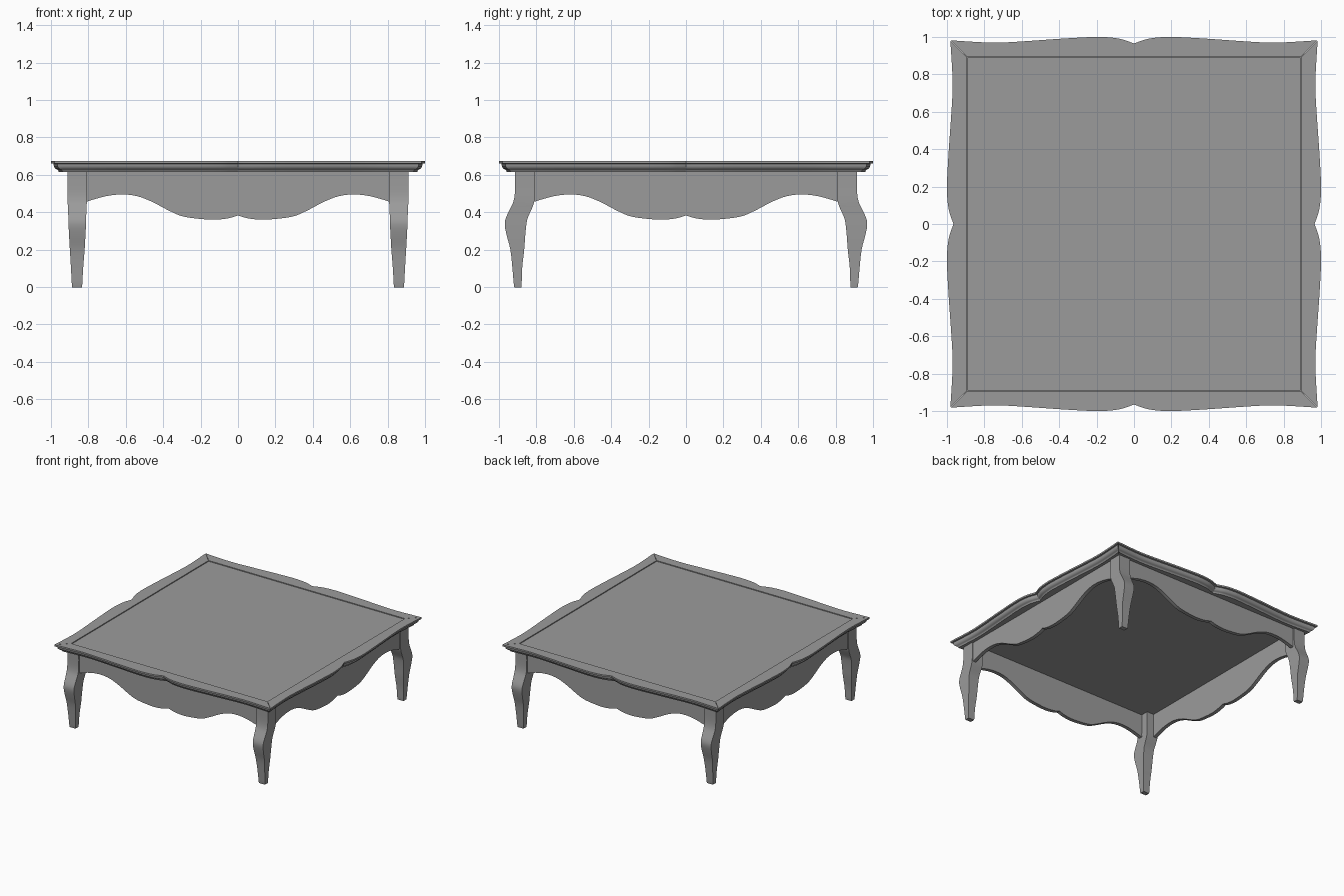
import bpy, bmesh

if "Cube" in bpy.data.objects:
    bpy.data.objects.remove(bpy.data.objects["Cube"])

grey = bpy.data.materials.new("dark_grey")
grey.diffuse_color = (.33, .33, .33, 1)
grey.use_nodes = True
grey.node_tree.nodes["Principled BSDF"].inputs["Base Color"].default_value = grey.diffuse_color


def spline(pts, n=5):
    """Catmull-Rom curve through points of any dimension."""
    out = []
    for i in range(len(pts) - 1):
        p0, p1 = pts[max(i - 1, 0)], pts[i]
        p2, p3 = pts[i + 1], pts[min(i + 2, len(pts) - 1)]
        for k in range(n):
            t = k / n
            out.append(tuple(0.5 * (2 * b + (c - a) * t + (2 * a - 5 * b + 4 * c - d) * t * t
                                    + (3 * b - a - 3 * c + d) * t ** 3)
                             for a, b, c, d in zip(p0, p1, p2, p3)))
    out.append(tuple(pts[-1]))
    return out


def finish(bm, name, mirror=None, angle=0.6):
    bmesh.ops.recalc_face_normals(bm, faces=bm.faces)
    me = bpy.data.meshes.new(name)
    bm.to_mesh(me)
    bm.free()
    me.materials.append(grey)
    ob = bpy.data.objects.new(name, me)
    bpy.context.collection.objects.link(ob)
    if mirror:
        mod = ob.modifiers.new("mirror", 'MIRROR')
        mod.use_axis = mirror
        mod.use_mirror_merge = False
    bpy.ops.object.select_all(action='DESELECT')
    ob.select_set(True)
    bpy.context.view_layer.objects.active = ob
    bpy.ops.object.shade_smooth_by_angle(angle=angle)
    return ob


def loft(bm, rings):
    """Solid through a row of closed rings, capped at both ends."""
    loops = [[bm.verts.new(co) for co in r] for r in rings]
    for a, b in zip(loops, loops[1:]):
        for i in range(len(a)):
            j = (i + 1) % len(a)
            bm.faces.new((a[i], a[j], b[j], b[i]))
    bm.faces.new(loops[0])
    bm.faces.new(loops[-1])


# Scalloped moulded frame of the top: one mitred rail repeated on four sides
half = spline([(0, .965), (.03, .976), (.08, .991), (.15, .999), (.22, 1.0), (.4, .99),
               (.6, .976), (.72, .970), (.82, .972), (.98, .982)])
edge = [(-t, o) for t, o in reversed(half[1:])] + half
C, GAP = .982, .0015
# moulding cross-section: inset from the scalloped edge, height
profile = [(0, .674), (0, .661), (.014, .659), (.015, .651), (.017, .643), (.022, .635),
           (.030, .629), (.036, .627), (.040, .622), (.042, .615)]
# square inner edge with a rebate for the panel
inner = [(.880, .615), (.880, .650), (.892, .650), (.892, .674)]
bm = bmesh.new()
for turn in range(4):
    rings = []
    for t, o in edge:
        u = t / .98
        ring = [(u * (C - d - GAP), o - d, z) for d, z in profile]
        ring += [(u * (s - GAP), s, z) for s, z in inner]
        for _ in range(turn):
            ring = [(y, -x, z) for x, y, z in ring]
        rings.append(ring)
    loft(bm, rings)
finish(bm, "top_frame")

# Slightly recessed centre panel
bm = bmesh.new()
bmesh.ops.create_cube(bm, size=1)
for v in bm.verts:
    v.co = (v.co.x * 1.778, v.co.y * 1.778, .659 + v.co.z * .020)
finish(bm, "top_panel")

# Curved legs: z, outer x, inner x, outer y, inner y
stations = [(0, .885, .836, .915, .884), (.008, .888, .833, .920, .879), (.1, .893, .828, .928, .876),
            (.2, .899, .820, .939, .865), (.27, .903, .816, .957, .860), (.33, .906, .813, .969, .854),
            (.37, .907, .812, .963, .846), (.42, .909, .810, .939, .824), (.46, .911, .808, .922, .811),
            (.52, .911, .808, .914, .809), (.65, .911, .808, .914, .809)]
bm = bmesh.new()
loft(bm, [[(xo, -yo, z), (xo, -yi, z), (xi, -yi, z), (xi, -yo, z)]
          for z, xo, xi, yo, yi in spline(stations, 3)])
finish(bm, "legs", mirror=(True, True, False))

# Shaped aprons: half of the lower curve, mirrored into a full board
low = spline([(0, .383), (.05, .368), (.12, .360), (.2, .364), (.3, .379), (.38, .414),
              (.46, .456), (.54, .486), (.62, .495), (.71, .485), (.815, .455)], 4)
low = [(-x, z) for x, z in reversed(low[1:])] + low


def apron(name, along_y):
    bm = bmesh.new()
    section = [[(x, d, z) for d, z in ((.902, b), (.872, b), (.872, .65), (.902, .65))]
               for x, b in low]
    if along_y:
        section = [[(y, x, z) for x, y, z in r] for r in section]
    loft(bm, section)
    finish(bm, name, mirror=(along_y, not along_y, False))


apron("front_back_aprons", False)
apron("side_aprons", True)
